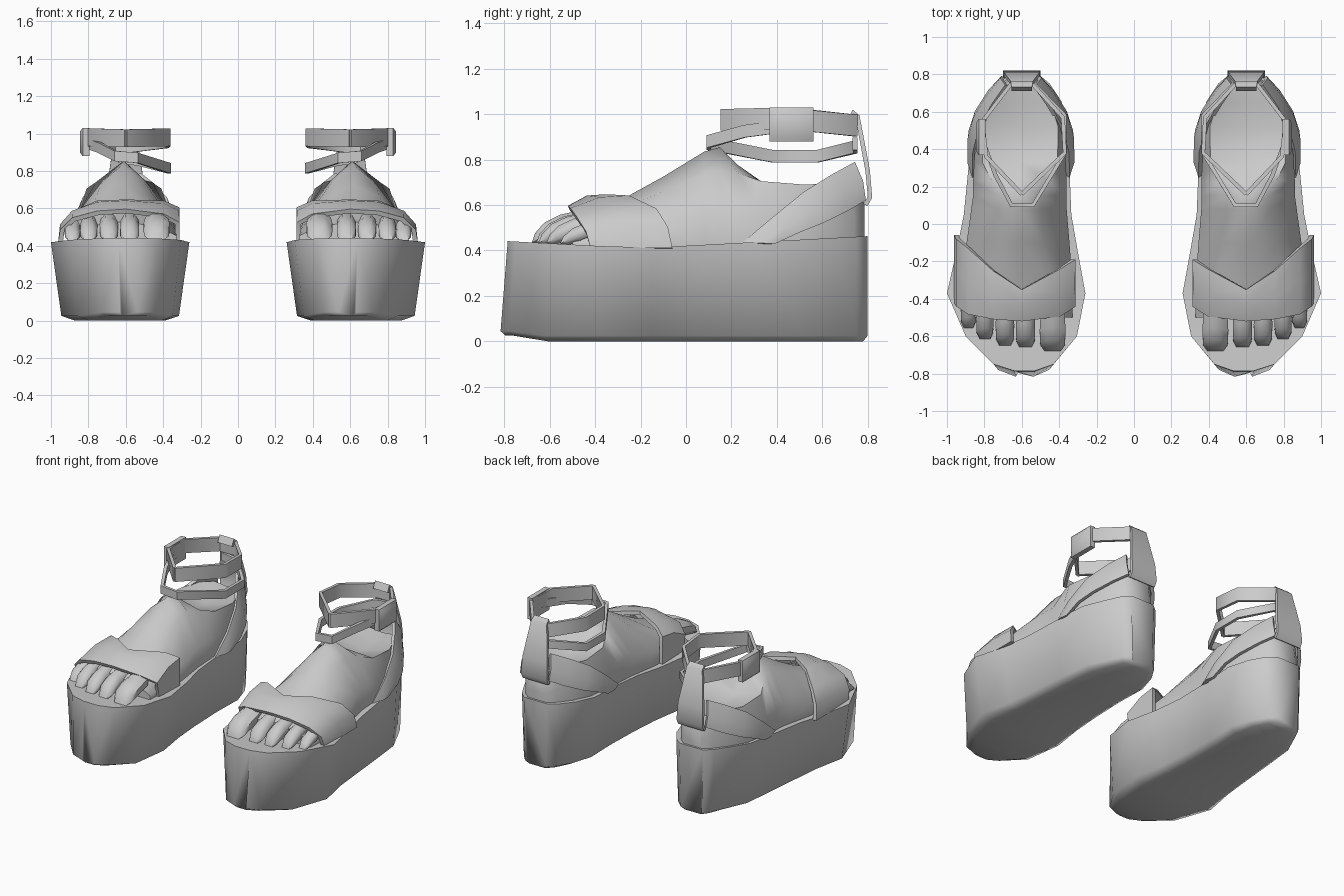
import bpy, bmesh, math
from mathutils import Vector

cube = bpy.data.objects.get("Cube")
if cube:
    bpy.data.objects.remove(cube, do_unlink=True)

grey = bpy.data.materials.new("plain_grey")
grey.use_nodes = True
COLOUR = (0.6, 0.6, 0.6, 1)
grey.diffuse_color = COLOUR
grey.node_tree.nodes["Principled BSDF"].inputs["Base Color"].default_value = COLOUR


def loft(name, rings, closed=True, thickness=0, angle=50):
    """Skin a list of rings, then mirror the part onto the other shoe."""
    bm = bmesh.new()
    rows = [[bm.verts.new(p) for p in ring] for ring in rings]
    n = len(rows[0])
    for a, b in zip(rows, rows[1:]):
        for i in range(n if closed else n - 1):
            j = (i + 1) % n
            bm.faces.new((a[i], a[j], b[j], b[i]))
    if closed:
        bm.faces.new(rows[0])
        bm.faces.new(rows[-1])
    bmesh.ops.recalc_face_normals(bm, faces=bm.faces)
    mesh = bpy.data.meshes.new(name)
    bm.to_mesh(mesh)
    bm.free()
    mesh.materials.append(grey)
    ob = bpy.data.objects.new(name, mesh)
    bpy.context.collection.objects.link(ob)
    bpy.ops.object.select_all(action='DESELECT')
    ob.select_set(True)
    bpy.context.view_layer.objects.active = ob
    if thickness:
        mod = ob.modifiers.new("thickness", 'SOLIDIFY')
        mod.thickness = thickness
        mod.offset = 0
        bpy.ops.object.modifier_apply(modifier=mod.name)
    mod = ob.modifiers.new("pair", 'MIRROR')
    mod.use_mirror_merge = False
    bpy.ops.object.modifier_apply(modifier=mod.name)
    bpy.ops.object.shade_smooth_by_angle(angle=math.radians(angle))


def sole_top(y):
    return 0.41 + 0.053 * abs(y + 0.2)


# Platform sole: y, inner x, outer x
stations = [(-.785, .53, .64), (-.75, .43, .75), (-.6, .305, .9), (-.37, .26, 1.0),
            (-.15, .3, .95), (.05, .335, .91), (.3, .345, .885), (.52, .34, .86),
            (.66, .39, .79), (.75, .45, .74), (.8, .51, .69)]
rings = []
for y, a, b in stations:
    top = sole_top(y)
    taper = (0.075 if y < 0 else 0.05) * (b - a)
    yb = y * 1.04 if y < -0.5 else y
    low = 0.045 if y < -0.7 else 0.025
    base = 0.025 if y < -0.7 else 0.0
    inset = 0.1 * (b - a)
    rings.append([(a, y, top), (b, y, top), (b - taper, yb, low), (b - taper - inset, yb * .975, base),
                  (a + taper + inset, yb * .975, base), (a + taper, yb, low)])
loft("platform_sole", rings, angle=75)

# Foot with hollow ankle: y, centre x, half width, rim width share, rim z, centre z
foot = [(-.5, .62, .29, .7, .5, .53), (-.3, .62, .29, .6, .575, .615), (-.1, .62, .275, .5, .66, .725),
        (.08, .615, .255, .45, .74, .835), (.15, .61, .25, .45, .75, .855), (.23, .61, .25, .6, .74, .775),
        (.33, .61, .245, .82, .705, .66), (.52, .605, .235, .85, .69, .63),
        (.65, .6, .18, .85, .695, .65), (.74, .6, .12, .85, .68, .67), (.785, .6, .07, .8, .6, .61)]
rings = []
for y, c, w, share, rim, mid in foot:
    z = sole_top(y) - 0.01
    belly = z + (rim - z) * 0.45
    rings.append([(c - w, y, z), (c - w, y, belly), (c - w * share, y, rim), (c, y, mid),
                  (c + w * share, y, rim), (c + w, y, belly), (c + w, y, z)])
loft("foot", rings, angle=60)

# Toes, big toe on the inner side: centre x, half width, tip y, height scale
for i, (x, w, tip, h) in enumerate([(.435, .075, -.675, 1.05), (.58, .056, -.655, 1), (.69, .054, -.645, .98),
                                    (.797, .05, -.61, .93), (.885, .045, -.55, .8)]):
    rings = []
    for step, size, cz, half in ((0, .62, .025, .03), (.035, .95, .05, .052), (.1, 1, .075, .06), (.22, .9, .1, .06)):
        ring = []
        for k in range(8):
            t = k * math.tau / 8 + math.pi / 8
            # Each ring leans back so that the toe rises from its tip
            lift = half * math.sin(t)
            ring.append((x + w * size * math.cos(t), min(tip + step + .35 * lift, -.4), .42 + h * (cz + lift)))
        rings.append(ring)
    loft(f"toe_{i + 1}", rings)

# Wide band over the toes: x, front y and z, back y and z
toe_band = [(.325, -.42, .41, -.19, .41), (.325, -.44, .52, -.19, .6), (.4, -.49, .56, -.24, .63),
            (.6, -.515, .585, -.35, .635), (.75, -.505, .575, -.25, .63), (.88, -.48, .54, -.13, .575),
            (.94, -.44, .48, -.08, .5), (.95, -.42, .41, -.06, .41)]
rings = []
for x, fy, fz, by, bz in toe_band:
    middle = (x, (fy + by) / 2, (fz + bz) / 2 + (.02 if fz > .45 else 0))
    rings.append([(x, fy, fz), middle, (x, by, bz)])
loft("toe_band", rings, closed=False, thickness=.025)


def hoop(name, path, height, loop):
    """Upright band following a path of centre points."""
    pts = [Vector(p) for p in path]
    if loop:
        pts.append(pts[0])
    up = Vector((0, 0, height / 2))
    loft(name, [[p - up, p + up] for p in pts], closed=False, thickness=.022)


# Ankle straps
hoop("upper_ankle_strap", [(.6, .16, .975), (.79, .36, .98), (.81, .55, .97), (.66, .745, .95),
                           (.54, .745, .95), (.38, .57, .97), (.37, .38, .98)], .095, True)
hoop("lower_ankle_strap", [(.81, .45, .95), (.74, .26, .925), (.655, .1, .88), (.54, .1, .87),
                           (.37, .38, .815), (.37, .58, .815), (.53, .745, .855), (.64, .745, .87)], .055, False)

# Buckle, a domed plate on the outer side
rings = []
for x, s in ((.795, 1), (.83, 1), (.845, .75)):
    rings.append([(x, .465 + sy * .097 * s, .955 + sz * .075 * s)
                  for sy, sz in ((-1, -1), (1, -1), (1, 1), (-1, 1))])
loft("buckle", rings)

# Heel straps: distance from the heel's centre line, lower y and z, upper y and z
heel = [(.27, .39, .43, .25, .43), (.268, .5, .48, .38, .54), (.235, .6, .52, .52, .655),
        (.165, .71, .575, .64, .73), (.095, .785, .62, .74, .785)]
for side, flip in (("outer", 1), ("inner", -1)):
    rings = []
    for r, ly, lz, uy, uz in heel:
        rings.append([(.605 + flip * r, ly, lz),
                      (.605 + flip * (r + .006), (ly + uy) / 2 + .012, (lz + uz) / 2),
                      (.605 + flip * (r - .02), uy, uz)])
    loft(f"{side}_heel_strap", rings, closed=False, thickness=.022)

# Back tab joining the heel straps to the ankle strap, folded over at the top
tab = [(.79, .6, .1), (.81, .635, .1), (.8, .75, .095), (.755, .99, .06), (.735, 1.01, .055), (.72, .97, .055)]
loft("back_tab", [[(.6 - w, y, z), (.6 + w, y, z)] for y, z, w in tab], closed=False, thickness=.02)
